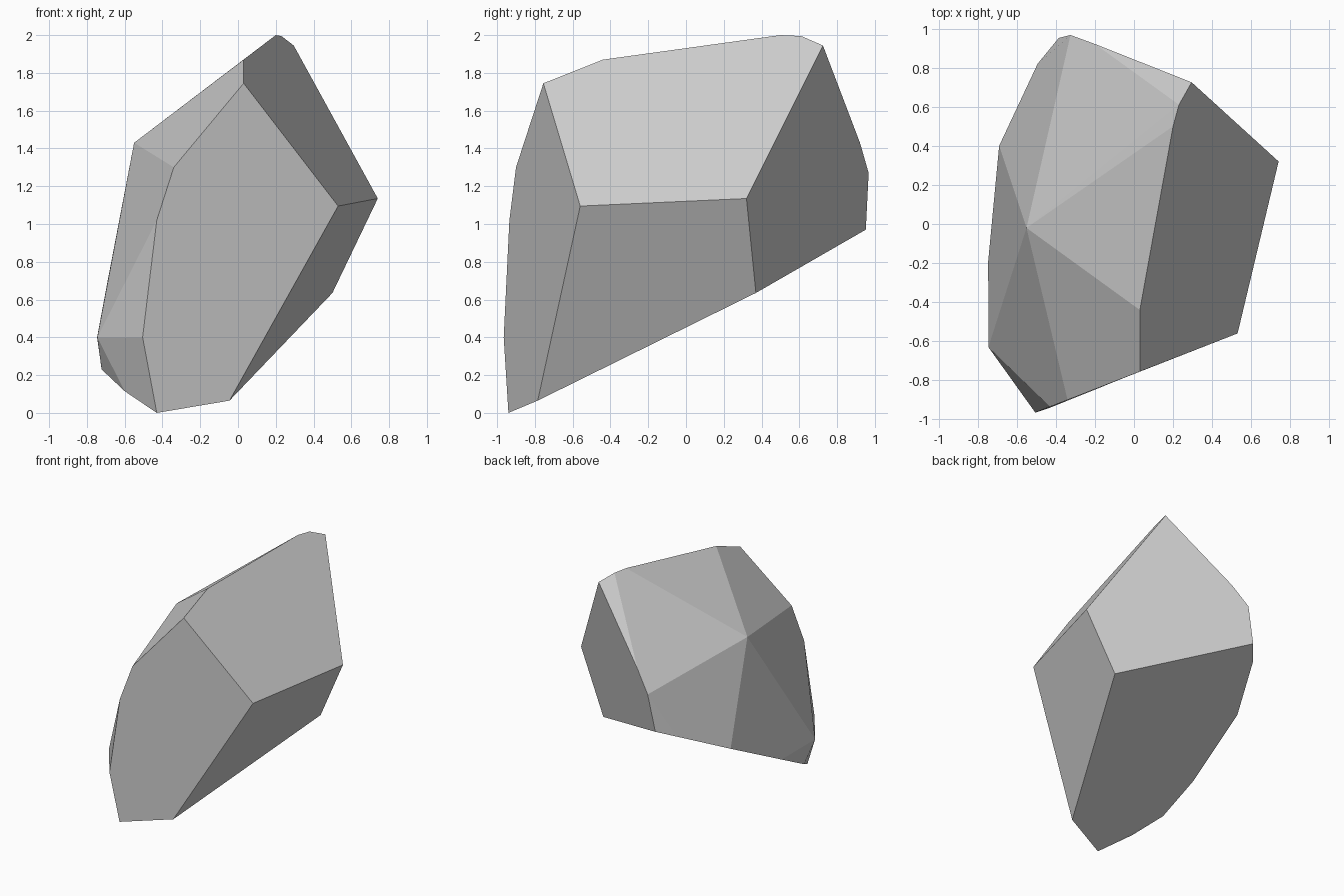
import bpy
import bmesh
from math import radians

# Remove the default cube only
default_cube = bpy.data.objects.get("Cube")
if default_cube:
    bpy.data.objects.remove(default_cube, do_unlink=True)


def make_material(name, colour):
    material = bpy.data.materials.new(name)
    material.use_nodes = True
    material.diffuse_color = colour
    material.node_tree.nodes["Principled BSDF"].inputs["Base Color"].default_value = colour
    return material


def make_faceted_solid(name, corner_groups, material):
    """Wrap the corners in a convex skin and merge its coplanar triangles."""
    bm = bmesh.new()
    for group in corner_groups:
        for corner in group:
            bm.verts.new(corner)
    bmesh.ops.convex_hull(bm, input=bm.verts[:])
    bmesh.ops.dissolve_limit(bm, angle_limit=radians(2.5),
                             verts=bm.verts[:], edges=bm.edges[:])
    bmesh.ops.recalc_face_normals(bm, faces=bm.faces[:])
    for face in bm.faces:
        face.smooth = False
    mesh = bpy.data.meshes.new(name)
    bm.to_mesh(mesh)
    bm.free()
    mesh.materials.append(material)
    rock = bpy.data.objects.new(name, mesh)
    bpy.context.collection.objects.link(rock)
    return rock


# Large front facet, clockwise from its top
front_rim = [(0.03, -0.755, 1.745), (0.53, -0.56, 1.095),
             (-0.045, -0.785, 0.065), (-0.43, -0.94, 0),
             (-0.505, -0.965, 0.4), (-0.43, -0.935, 1.02),
             (-0.34, -0.9, 1.3)]

# Sloping underside, from the front corner round to the back
base_rim = [(-0.6, -0.735, 0.115), (-0.722, -0.517, 0.23),
            (-0.746, -0.19, 0.4), (-0.69, 0.4, 0.7),
            (-0.493, 0.82, 0.908), (-0.385, 0.952, 0.97),
            (0.5, 0.37, 0.635)]

# Upper ridge and the broad flank below it
ridge = [(0.03, -0.44, 1.87), (0.2, 0.5, 2), (0.23, 0.61, 1.995),
         (0.295, 0.725, 1.945), (0.74, 0.32, 1.135)]

# Back edge, then the left shoulder and left front corner
back_edge = [(-0.2, 0.921, 1.43), (-0.325, 0.967, 1.27)]
left_corners = [(-0.55, -0.02, 1.43), (-0.745, -0.63, 0.4)]

stone = make_material("stone grey", (0.6, 0.6, 0.6, 1))
make_faceted_solid("rock", [front_rim, base_rim, ridge, back_edge, left_corners], stone)
